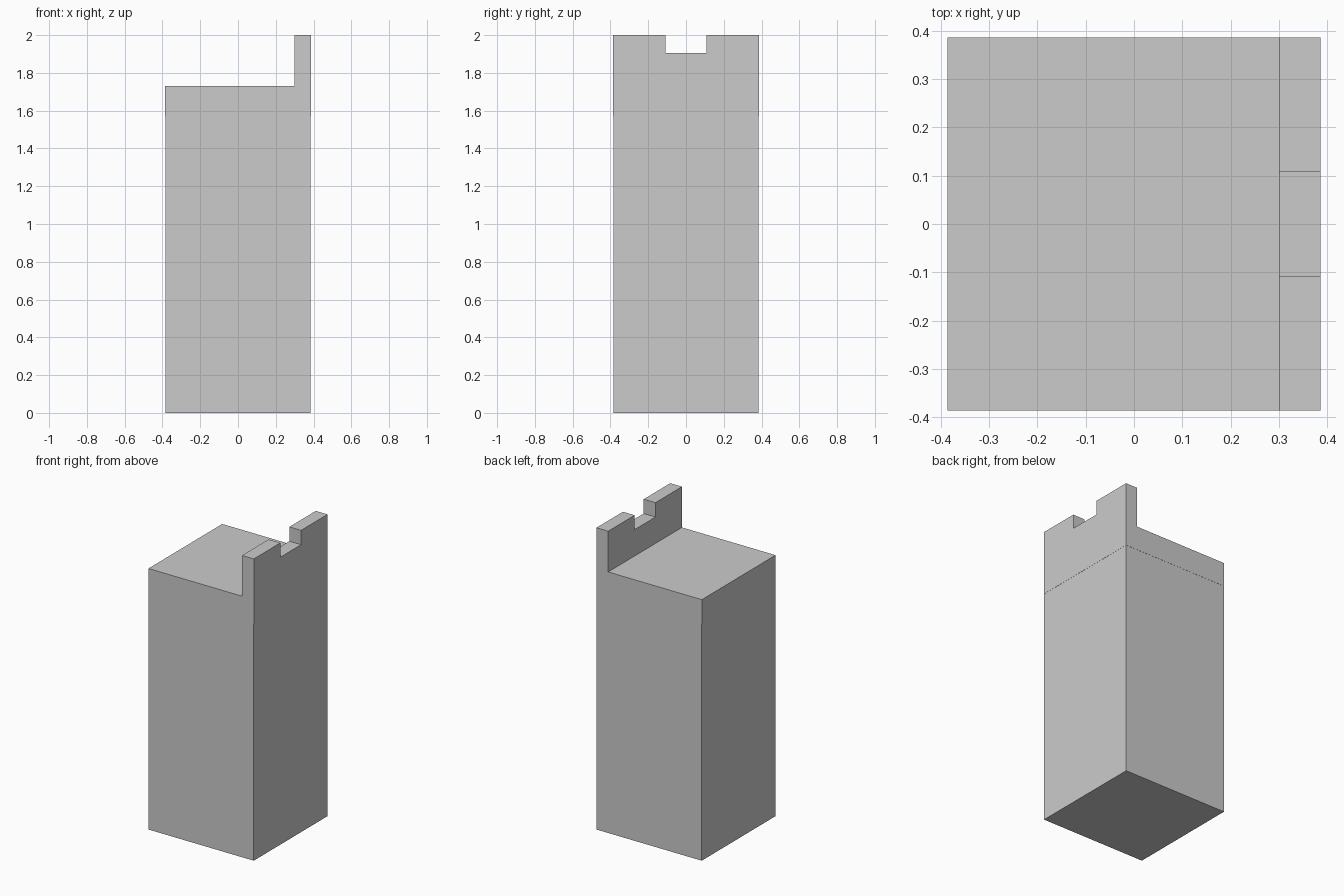
import bpy
import bmesh

if "Cube" in bpy.data.objects:
    bpy.data.objects.remove(bpy.data.objects["Cube"])

HALF = 0.386      # half width of the cap
SEAM = 1.57       # height where the cap sits on the shaft


def box(name, lo, hi):
    size = [b - a for a, b in zip(lo, hi)]
    centre = [(a + b) / 2 for a, b in zip(lo, hi)]
    bpy.ops.mesh.primitive_cube_add(size=1, location=centre)
    obj = bpy.context.object
    obj.name = name
    obj.scale = size
    bpy.ops.object.transform_apply(location=False, rotation=False, scale=True)
    return obj


def extrude_y(name, profile, y0, y1):
    bm = bmesh.new()
    face = bm.faces.new([bm.verts.new((x, y0, z)) for x, z in profile])
    ext = bmesh.ops.extrude_face_region(bm, geom=[face], use_keep_orig=True)
    verts = [v for v in ext["geom"] if isinstance(v, bmesh.types.BMVert)]
    bmesh.ops.translate(bm, verts=verts, vec=(0, y1 - y0, 0))
    bmesh.ops.recalc_face_normals(bm, faces=bm.faces)
    mesh = bpy.data.meshes.new(name)
    bm.to_mesh(mesh)
    bm.free()
    obj = bpy.data.objects.new(name, mesh)
    bpy.context.collection.objects.link(obj)
    return obj


# Plain square shaft, a hair narrower than the cap
box("tower_shaft", (-0.385, -0.385, 0), (0.385, 0.385, SEAM))

# Cap with flat roof and raised parapet on the right side
cap = extrude_y("parapet_cap", [
    (-HALF, SEAM), (HALF, SEAM), (HALF, 2), (0.3, 2), (0.3, 1.73), (-HALF, 1.73),
], -HALF, HALF)

# Central notch in the parapet
cutter = box("notch_cutter", (0.2, -0.109, 1.905), (0.5, 0.109, 2.1))
cutter.hide_render = True
cutter.hide_set(True)
notch = cap.modifiers.new("notch", 'BOOLEAN')
notch.operation = 'DIFFERENCE'
notch.solver = 'EXACT'
notch.object = cutter
